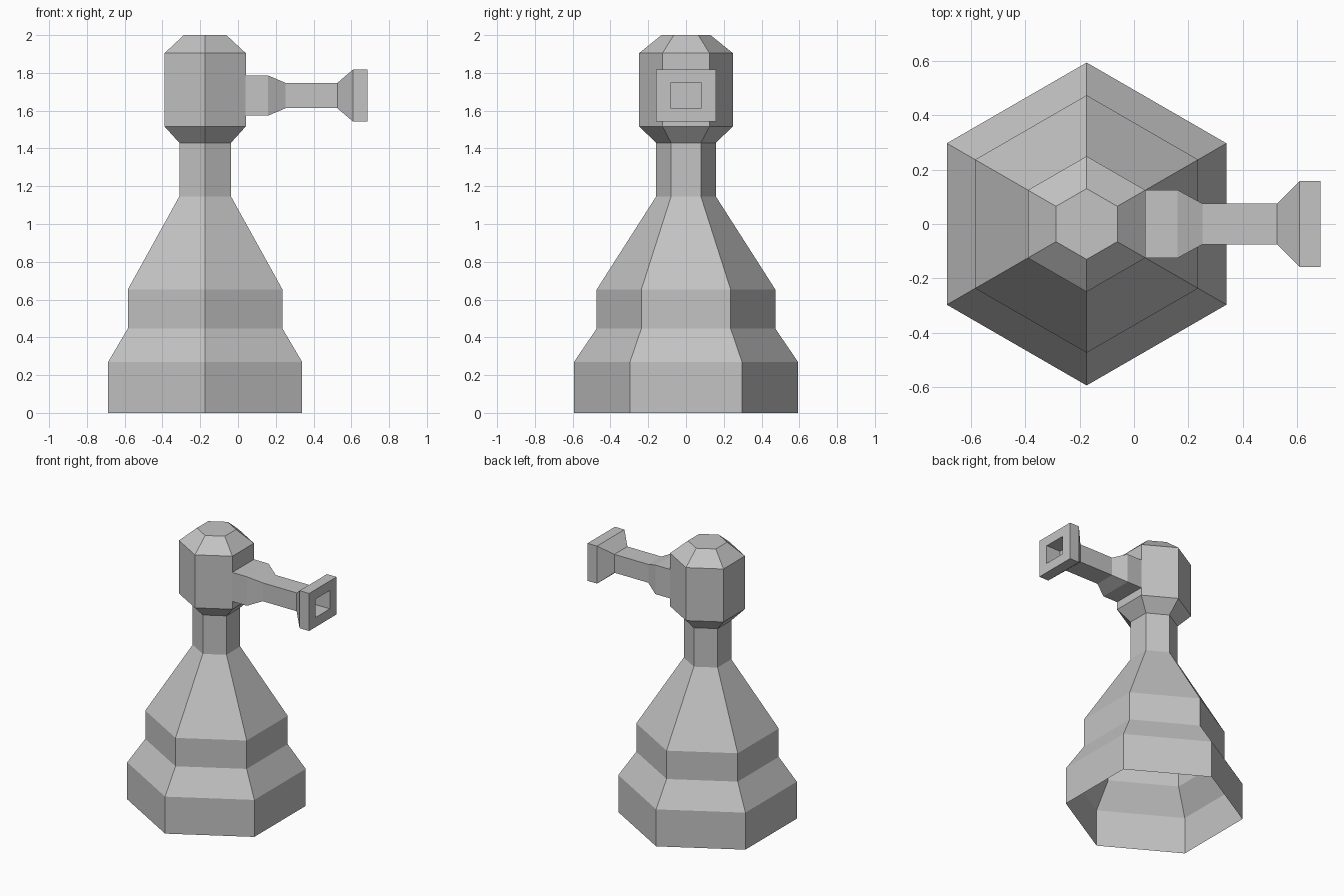
import bpy, bmesh, math
from mathutils import Vector

if "Cube" in bpy.data.objects:
    bpy.data.objects.remove(bpy.data.objects["Cube"])

grey = bpy.data.materials.new("plain_grey")
grey.diffuse_color = (0.55, 0.55, 0.55, 1)
grey.use_nodes = True
grey.node_tree.nodes["Principled BSDF"].inputs["Base Color"].default_value = grey.diffuse_color
CX, CZ = -0.174, 1.68   # tower axis x, nozzle axis z


def loft(name, rings, cap_start=False, cap_end=False):
    """Skin a list of equal-length rings of points."""
    bm = bmesh.new()
    loops = [[bm.verts.new(p) for p in ring] for ring in rings]
    n = len(loops[0])
    for a, b in zip(loops, loops[1:]):
        for i in range(n):
            j = (i + 1) % n
            bm.faces.new((a[i], a[j], b[j], b[i]))
    if cap_start:
        bm.faces.new(loops[0][::-1])
    if cap_end:
        bm.faces.new(loops[-1])
    mesh = bpy.data.meshes.new(name)
    bm.to_mesh(mesh)
    bm.free()
    mesh.materials.append(grey)
    ob = bpy.data.objects.new(name, mesh)
    bpy.context.collection.objects.link(ob)
    return ob


def hexagon(r, z):
    return [Vector((CX + r * math.cos(a), r * math.sin(a), z))
            for a in (math.radians(30 + 60 * k) for k in range(6))]


def rectangle(x, hy, hz):
    return [Vector((x, sy * hy, CZ + sz * hz))
            for sy, sz in ((-1, -1), (1, -1), (1, 1), (-1, 1))]


# Six-sided tower: open underneath, stepped base, neck and bevelled head
tower_profile = [(0.593, 0), (0.593, 0.27), (0.473, 0.446), (0.473, 0.653),
                 (0.158, 1.146), (0.158, 1.43), (0.249, 1.517),
                 (0.249, 1.904), (0.13, 2.0)]
loft("tower", [hexagon(r, z) for r, z in tower_profile], cap_end=True)

# Square nozzle: collar, tube, flared tip, then the recessed mouth
nozzle_profile = [(0.041, 0.125, 0.106), (0.16, 0.125, 0.106),
                  (0.252, 0.075, 0.067), (0.526, 0.075, 0.067),
                  (0.608, 0.158, 0.137), (0.685, 0.158, 0.137),
                  (0.685, 0.082, 0.067), (0.57, 0.082, 0.067)]
loft("nozzle", [rectangle(*p) for p in nozzle_profile], cap_end=True)
